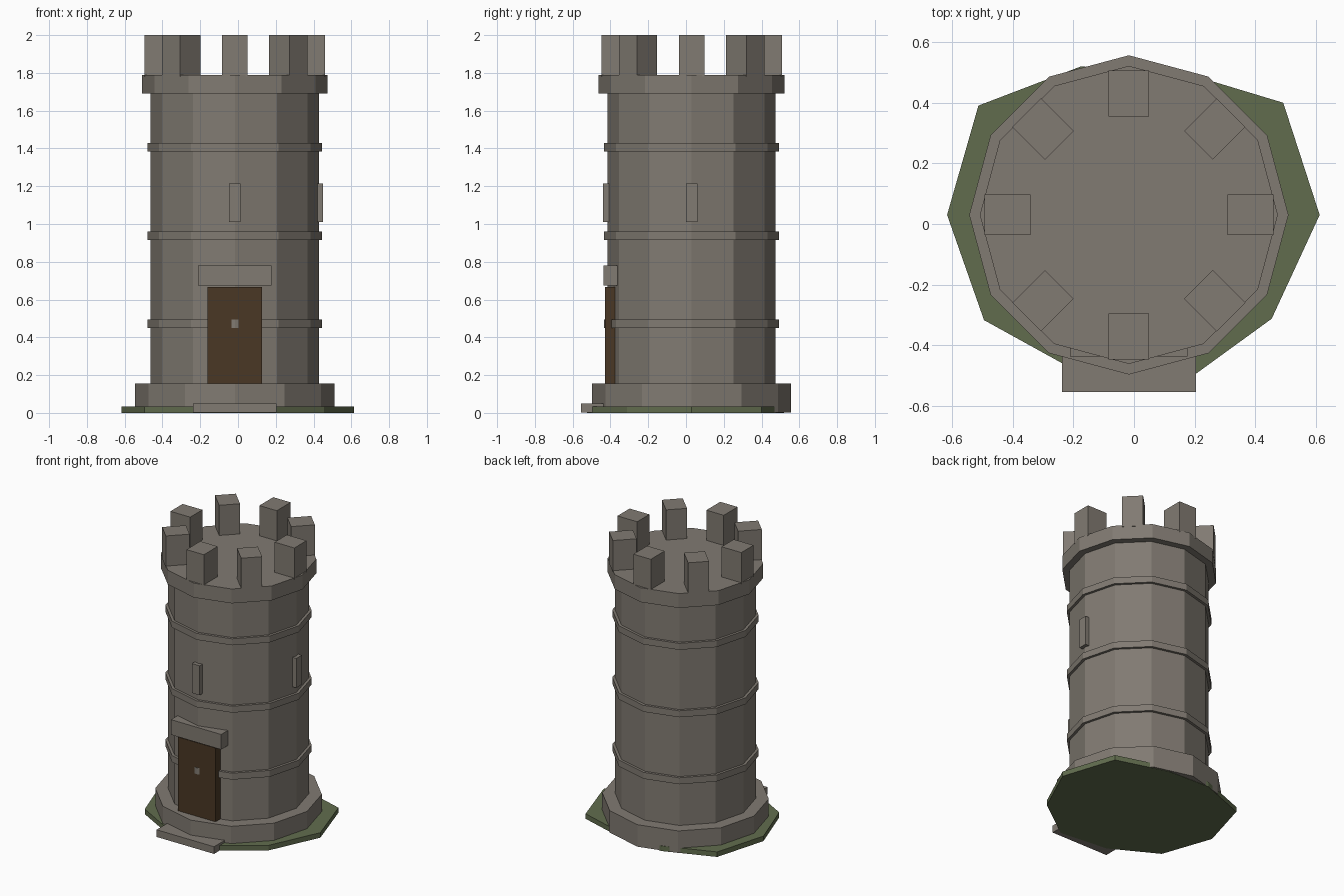
import bpy, bmesh
from math import cos, sin, pi, radians
from mathutils import Matrix, Vector

if "Cube" in bpy.data.objects:
    bpy.data.objects.remove(bpy.data.objects["Cube"], do_unlink=True)

CX, CY = -0.017, 0.03   # tower axis


def material(name, rgb):
    m = bpy.data.materials.new(name)
    m.use_nodes = True
    m.diffuse_color = (*rgb, 1)
    m.node_tree.nodes["Principled BSDF"].inputs["Base Color"].default_value = (*rgb, 1)
    return m


stone = material("grey stone", (0.22, 0.197, 0.168))
wood = material("dark wood", (0.068, 0.039, 0.018))
grass = material("grass green", (0.12, 0.152, 0.076))


def finish(name, bm, mat):
    bmesh.ops.recalc_face_normals(bm, faces=bm.faces)
    mesh = bpy.data.meshes.new(name)
    bm.to_mesh(mesh)
    bm.free()
    mesh.materials.append(mat)
    ob = bpy.data.objects.new(name, mesh)
    bpy.context.collection.objects.link(ob)
    return ob


def prism(name, radii, z0, z1, mat):
    """Upright prism around the tower axis, one corner per radius."""
    bm = bmesh.new()
    n = len(radii)
    corners = [bm.verts.new((CX + r * cos(2 * pi * i / n), CY + r * sin(2 * pi * i / n), z0))
               for i, r in enumerate(radii)]
    base = bm.faces.new(corners)
    top = bmesh.ops.extrude_face_region(bm, geom=[base])["geom"]
    bmesh.ops.translate(bm, vec=(0, 0, z1 - z0),
                        verts=[g for g in top if isinstance(g, bmesh.types.BMVert)])
    if not any(f.normal.z < 0 and f.calc_center_median().z < z0 + 1e-5 for f in bm.faces) \
            and base not in bm.faces:
        bm.faces.new(corners)
    return finish(name, bm, mat)


def box(name, centre, size, mat, angle=0):
    bm = bmesh.new()
    m = Matrix.Translation(Vector(centre)) @ Matrix.Rotation(angle, 4, "Z") @ Matrix.Diagonal((*size, 1))
    bmesh.ops.create_cube(bm, size=1, matrix=m)
    return finish(name, bm, mat)


# Ground patch with an uneven outline
prism("grass_patch", [0.63, 0.63, 0.502, 0.515, 0.614, 0.6, 0.591, 0.545, 0.583, 0.583],
      0, 0.035, grass)

# Twelve-sided tower
SIDES = 12
prism("tower_base", [0.527] * SIDES, 0.002, 0.155, stone)
prism("tower_body", [0.445] * SIDES, 0.15, 1.70, stone)
prism("tower_cap", [0.492] * SIDES, 1.69, 1.79, stone)
for i, z in enumerate((0.45, 0.916, 1.385)):
    prism(f"stone_band_{i + 1}", [0.463] * SIDES, z, z + 0.045, stone)

# Battlements
for i in range(8):
    a = radians(45 * i)
    box(f"merlon_{i + 1}", (CX + 0.401 * cos(a), CY + 0.401 * sin(a), 1.89),
        (0.152, 0.134, 0.22), stone, a)

# Doorway
box("door", (CX, -0.388, 0.41), (0.288, 0.08, 0.515), wood)
box("door_lintel", (CX, -0.388, 0.727), (0.387, 0.098, 0.105), stone)
box("door_step", (CX, -0.455, 0.026), (0.442, 0.2, 0.05), stone)

# Window slits
box("front_window", (CX, -0.41, 1.112), (0.06, 0.06, 0.205), stone)
box("left_window", (0.419, CY, 1.112), (0.06, 0.06, 0.205), stone)
